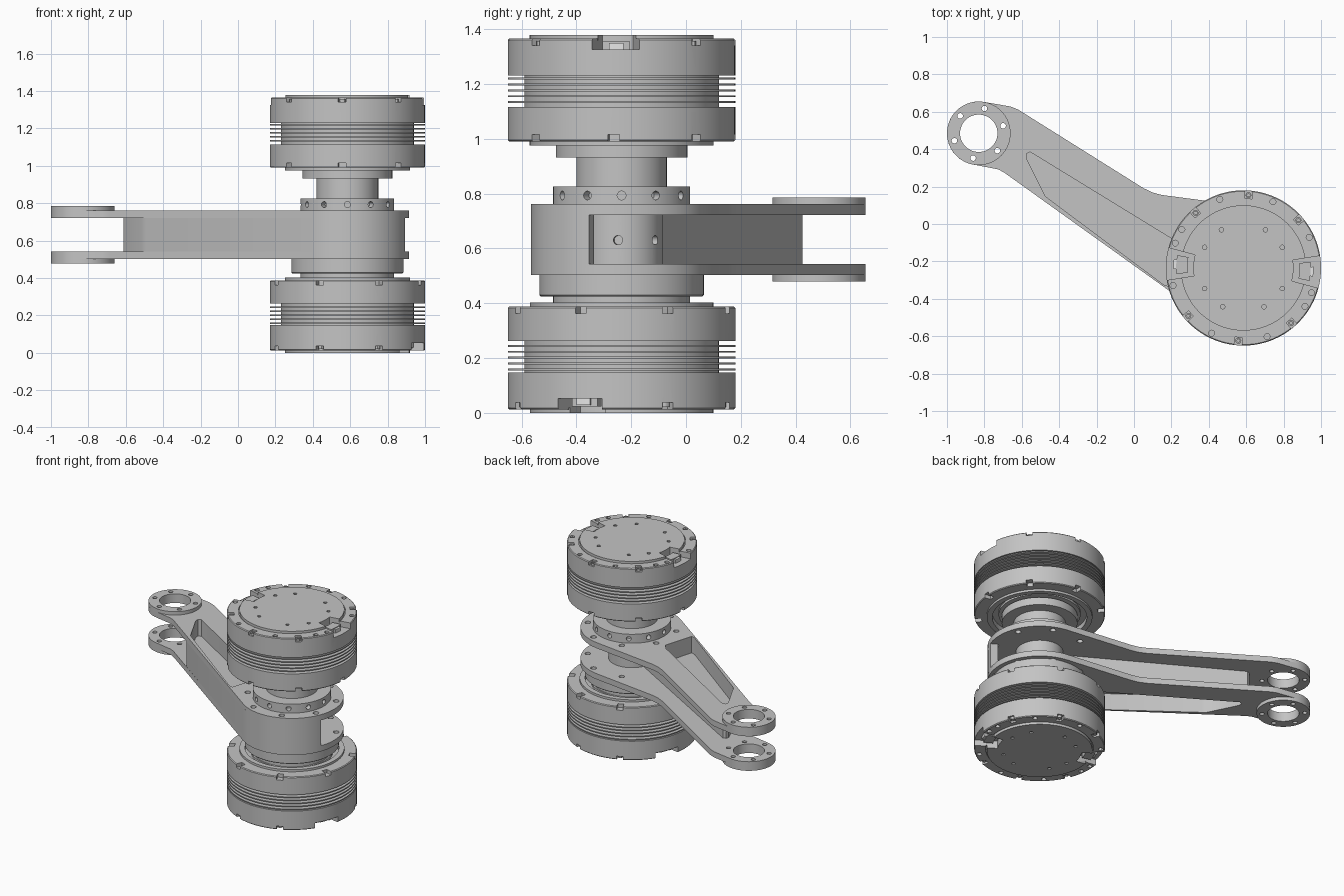
import bpy, bmesh
from math import sin, cos, pi, radians
from mathutils import Matrix, Vector

if "Cube" in bpy.data.objects:
    bpy.data.objects.remove(bpy.data.objects["Cube"], do_unlink=True)

HUB = Vector((0.585, -0.235, 0))
EYE = Vector((-0.83, 0.485, 0))
HEIGHT = 1.378
parts = []


def material(name, value):
    mat = bpy.data.materials.new(name)
    mat.use_nodes = True
    mat.diffuse_color = (value, value, value, 1)
    mat.node_tree.nodes["Principled BSDF"].inputs["Base Color"].default_value = mat.diffuse_color
    return mat


metal = material("grey_metal", 0.55)
plastic = material("white_plastic", 0.85)


def finish(name, bm, mat=metal):
    bmesh.ops.recalc_face_normals(bm, faces=bm.faces)
    mesh = bpy.data.meshes.new(name)
    bm.to_mesh(mesh)
    bm.free()
    mesh.materials.append(mat)
    ob = bpy.data.objects.new(name, mesh)
    bpy.context.collection.objects.link(ob)
    parts.append(ob)
    return ob


def lathe(name, profile, centre=HUB, steps=96):
    """Spin (radius, z) points around a vertical axis."""
    bm = bmesh.new()
    rings = []
    for r, z in profile:
        n = steps if r > 0 else 1
        rings.append([bm.verts.new(centre + Vector((r * cos(2 * pi * i / n),
                                                    r * sin(2 * pi * i / n), z)))
                      for i in range(n)])
    for low, high in zip(rings, rings[1:]):
        for i in range(steps):
            j = (i + 1) % steps
            quad = [low[i % len(low)], low[j % len(low)],
                    high[j % len(high)], high[i % len(high)]]
            bm.faces.new(list(dict.fromkeys(quad)))
    return finish(name, bm)


def prism_in(bm, pts, z0, z1):
    low = [bm.verts.new((p[0], p[1], z0)) for p in pts]
    high = [bm.verts.new((p[0], p[1], z1)) for p in pts]
    bm.faces.new(low[::-1])
    bm.faces.new(high)
    for i in range(len(pts)):
        bm.faces.new((low[i - 1], low[i], high[i], high[i - 1]))


def prism(name, pts, z0, z1, mat=metal):
    bm = bmesh.new()
    prism_in(bm, pts, z0, z1)
    return finish(name, bm, mat)


def polar(centre, r, deg):
    return centre + Vector((r * cos(radians(deg)), r * sin(radians(deg)), 0))


def arc(centre, r, a, b, n=32):
    return [polar(centre, r, a + (b - a) * i / n) for i in range(n + 1)]


def circle(centre, r, n=20):
    return arc(centre, r, 0, 360, n)[:-1]


def sector(r0, r1, a, half):
    return arc(HUB, r0, a - half, a + half, 6) + arc(HUB, r1, a + half, a - half, 6)


def subtract(ob, cutter):
    """Bake a boolean cut, trying the second solver if the first loses the part."""
    parts.remove(cutter)
    cutter.hide_render = True
    mod = ob.modifiers.new("cut", "BOOLEAN")
    mod.operation, mod.object = "DIFFERENCE", cutter
    for solver in ("EXACT", "MANIFOLD"):
        mod.solver = solver
        bpy.context.view_layer.update()
        deps = bpy.context.evaluated_depsgraph_get()
        mesh = bpy.data.meshes.new_from_object(ob.evaluated_get(deps))
        if len(mesh.vertices) > len(ob.data.vertices) // 2:
            ob.data = mesh
            break
    ob.modifiers.clear()
    bpy.data.objects.remove(cutter, do_unlink=True)


def cut(ob, shapes):
    """Subtract a list of separate (outline, z0, z1) prisms."""
    bm = bmesh.new()
    for s in shapes:
        prism_in(bm, *s)
    subtract(ob, finish("cutter", bm))


# Motor lower housing, with a ringed recess underneath
base = lathe("upper_motor_base", [
    (0, 1.02), (0.20, 1.02), (0.20, 0.995), (0.26, 0.995), (0.26, 1.01), (0.30, 1.01),
    (0.30, 0.975), (0.335, 0.975), (0.335, 0.99), (0.41, 0.99), (0.415, 0.995),
    (0.415, 1.115), (0, 1.115)])
cut(base, [(sector(0.372, 0.44, 41 + 45 * k, 2.9), 0.96, 1.015) for k in range(8)])

# Cooling fins between the housings
fin_profile = [(0, 1.11), (0.355, 1.11)]
for i in range(5):
    z = 1.13 + i * 0.0215
    fin_profile += [(0.355, z), (0.415, z), (0.415, z + 0.007), (0.355, z + 0.007)]
fins = lathe("upper_motor_fins", fin_profile + [(0.355, 1.235), (0, 1.235)])

# Motor upper housing with a raised cover
cap = lathe("upper_motor_cap", [
    (0, 1.23), (0.415, 1.23), (0.415, 1.36), (0.41, 1.365), (0.342, 1.365),
    (0.342, 1.358), (0.335, 1.358), (0.335, HEIGHT), (0, HEIGHT)])
screw_angles = [41 + 45 * k for k in range(8) if k not in (3, 7)]
cut(cap, [(sector(0.372, 0.44, a, 2.9), 1.34, 1.4) for a in screw_angles])
cut(cap, [(sector(0.268, 0.44, a, 12), 1.325, 1.4) for a in (-3, 177)])
cut(cap, [(circle(polar(HUB, 0.388, a), 0.016, 12), 1.345, 1.4)
          for a in (109, 66, -71, -116, 25, -20, -32, 160, -166, 148)])
cut(cap, [(circle(polar(HUB, 0.235, a), 0.012, 10), 1.368, 1.4)
          for a in (28, 60, 120, 152, 208, 242, 298, 332)])
upper_set = [base, fins, cap]

# Screw heads and cable sockets
for a in screw_angles:
    upper_set.append(lathe("upper_rim_screw", [
        (0, 1.335), (0.016, 1.335), (0.016, 1.356), (0.008, 1.356), (0.008, 1.347),
        (0, 1.347)], polar(HUB, 0.39, a), 12))
for a in (-3, 177):
    upper_set.append(prism("upper_socket_housing", sector(0.30, 0.36, a, 8), 1.32, 1.355))
    upper_set.append(prism("upper_cable_plug", sector(0.355, 0.375, a, 4), 1.32, 1.35, plastic))

# Lower motor is the upper one turned over
flip = (Matrix.Translation(HUB) @ Matrix.Rotation(radians(-25), 4, "Z")
        @ Matrix.Translation((0, 0, HEIGHT)) @ Matrix.Rotation(pi, 4, "X")
        @ Matrix.Translation(-HUB))
for ob in upper_set:
    bm = bmesh.new()
    bm.from_mesh(ob.data)
    bmesh.ops.transform(bm, matrix=flip, verts=bm.verts)
    finish(ob.name.replace("upper", "lower"), bm, ob.data.materials[0])

# Output shaft and flanges between the motors and the arm
lathe("upper_shaft", [(0, 0.75), (0.165, 0.75), (0.165, 0.932), (0.24, 0.932),
                      (0.24, 0.985), (0.19, 0.985), (0.19, 1.03), (0, 1.03)])
collar = lathe("hub_collar", [(0, 0.75), (0.25, 0.75), (0.25, 0.825), (0.165, 0.825),
                              (0.165, 0.81), (0, 0.81)])
lathe("lower_flange", [(0, 0.35), (0.25, 0.35), (0.25, 0.425), (0.295, 0.425),
                       (0.30, 0.43), (0.30, 0.51), (0, 0.51)])


def radial_holes(ob, angles, r, z, reach):
    bm = bmesh.new()
    for a in angles:
        m = (Matrix.Translation(polar(HUB, reach, a) + Vector((0, 0, z)))
             @ Matrix.Rotation(radians(a), 4, "Z") @ Matrix.Rotation(pi / 2, 4, "Y"))
        bmesh.ops.create_cone(bm, cap_ends=True, segments=14, radius1=r, radius2=r,
                              depth=0.08, matrix=m)
    subtract(ob, finish("hole_cutter", bm))


radial_holes(collar, [30 * k for k in range(12)], 0.016, 0.793, 0.25)

# Hub core seen in the slot between the arm plates
core = lathe("hub_core", [(0, 0.51), (0.15, 0.51), (0.15, 0.75), (0, 0.75)])
radial_holes(core, [-5 + 60 * k for k in range(6)], 0.017, 0.63, 0.15)

# Arm plates with a fork eye at the far end
outline = (arc(EYE, 0.17, 80, 262) + [(-0.725, 0.292), (-0.69, 0.272)]
           + arc(HUB, 0.33, 234, 442, 48) + [(0.15, 0.155), (0.10, 0.168), (0.05, 0.192)]
           + [(-0.62, 0.612), (-0.66, 0.628)])
window = [(-0.575, 0.35), (-0.575, 0.375), (-0.555, 0.385), (0.22, -0.09),
          (0.25, -0.13), (0.19, -0.335), (0.16, -0.325), (-0.45, 0.13), (-0.475, 0.15)]
for label, z0, z1, boss0, boss1 in (("upper", 0.722, 0.762, 0.725, 0.786),
                                    ("lower", 0.503, 0.543, 0.479, 0.54)):
    plate = prism(label + "_arm_plate", outline, z0, z1)
    eye = prism(label + "_fork_eye", circle(EYE, 0.17, 64), boss0, boss1)
    bores = [(circle(EYE, 0.1, 48), 0.4, 0.9)]
    bores += [(circle(polar(EYE, 0.136, 17 + 60 * k), 0.015, 14), 0.4, 0.9) for k in range(6)]
    cut(eye, bores)
    bolts = [(circle(polar(HUB, 0.29, 22 + 45 * k), 0.019, 14), 0.4, 0.9) for k in range(8)]
    cut(plate, bores + bolts + [(window, 0.4, 0.9)])

# Box web joining the plates, pocketed from both sides
web = prism("arm_web", [(-0.612, 0.40), (-0.605, 0.418), (-0.585, 0.425), (0.45, -0.17),
                        (0.45, -0.33), polar(HUB, 0.33, 234), (-0.49, 0.129), (-0.515, 0.16)],
            0.53, 0.735)
cut(web, [(window, 0.645, 0.9), (window, 0.4, 0.62)])

# Curved front wall around the hub
prism("hub_front_wall", arc(HUB, 0.33, 230, 339) + arc(HUB, 0.28, 339, 230), 0.53, 0.735)

# Smooth curved faces, keep edges crisp
bpy.ops.object.select_all(action="DESELECT")
for ob in parts:
    ob.select_set(True)
bpy.context.view_layer.objects.active = parts[0]
bpy.ops.object.shade_smooth_by_angle(angle=radians(30))
